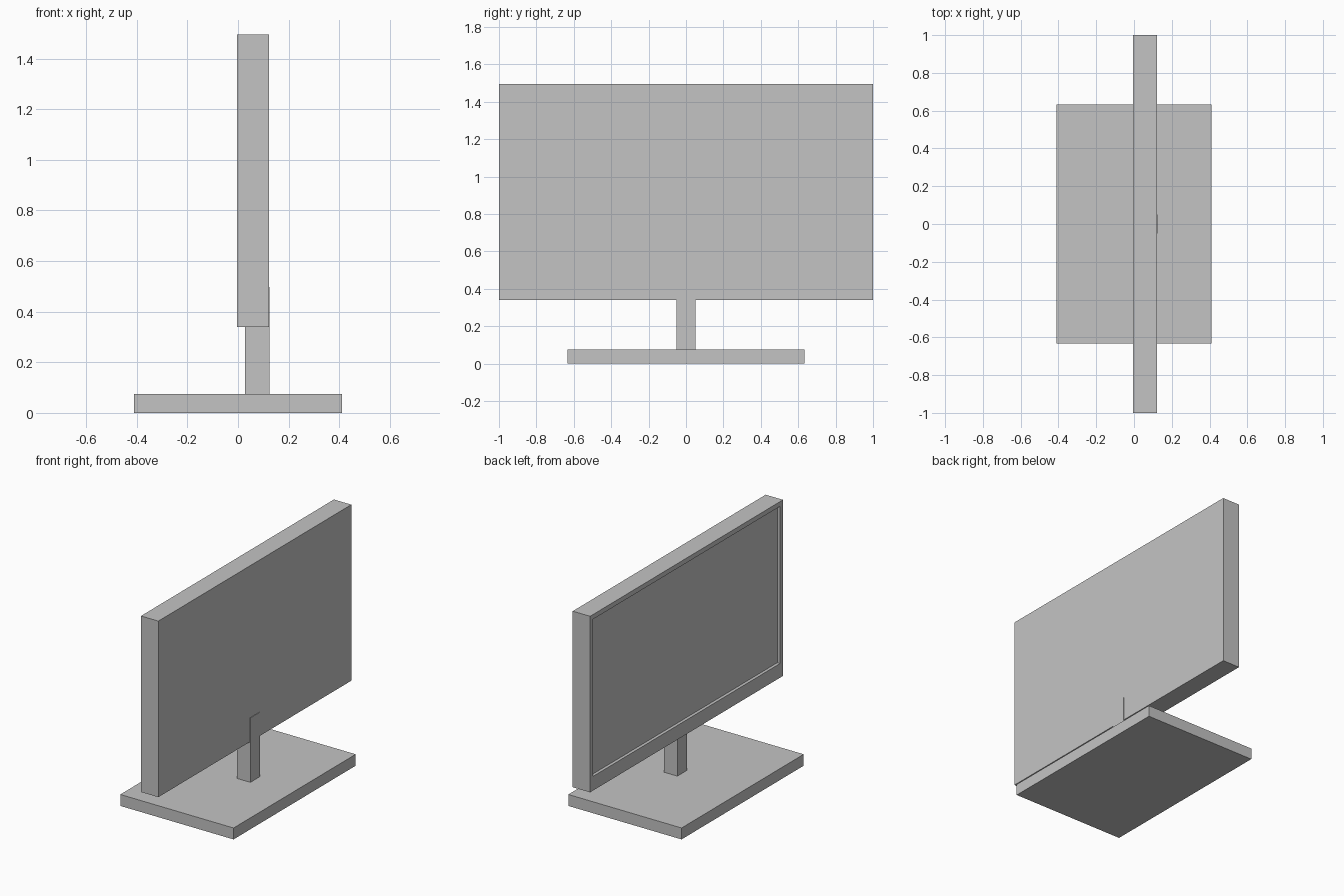
import bpy
import bmesh
from mathutils import Vector

old = bpy.data.objects.get("Cube")
if old:
    bpy.data.objects.remove(old, do_unlink=True)

grey = bpy.data.materials.new("plain_grey")
grey.use_nodes = True
colour = (0.55, 0.55, 0.55, 1)
grey.diffuse_color = colour
grey.node_tree.nodes["Principled BSDF"].inputs["Base Color"].default_value = colour


def box(name, low, high, shape=None):
    """Flat-faced box between two corners, optionally reshaped in bmesh."""
    low, high = Vector(low), Vector(high)
    bm = bmesh.new()
    bmesh.ops.create_cube(bm, size=1)
    bmesh.ops.scale(bm, vec=high - low, verts=bm.verts)
    bmesh.ops.translate(bm, vec=(low + high) / 2, verts=bm.verts)
    if shape:
        shape(bm)
    mesh = bpy.data.meshes.new(name)
    bm.to_mesh(mesh)
    bm.free()
    mesh.materials.append(grey)
    obj = bpy.data.objects.new(name, mesh)
    bpy.context.collection.objects.link(obj)
    return obj


def sink_screen(bm):
    """Bezel with a deeper lower rim and a recessed screen on the -x side."""
    bm.normal_update()
    screen = min(bm.faces, key=lambda f: f.normal.x)
    bmesh.ops.inset_region(bm, faces=[screen], thickness=0.044)
    middle = screen.calc_center_median().z
    for v in screen.verts:
        if v.co.z < middle:
            v.co.z += 0.062
    # second inset without width forms the recess walls
    bmesh.ops.inset_region(bm, faces=[screen], thickness=0)
    bmesh.ops.translate(bm, vec=(0.02, 0, 0), verts=screen.verts)


# Base slab
box("base", (-0.411, -0.633, 0), (0.411, 0.633, 0.075))

# Neck, standing slightly proud of the back of the display
box("neck", (0.028, -0.05, 0.07), (0.125, 0.05, 0.498))

# Display housing with recessed screen
box("display", (-0.004, -1, 0.34), (0.122, 1, 1.495), sink_screen)
